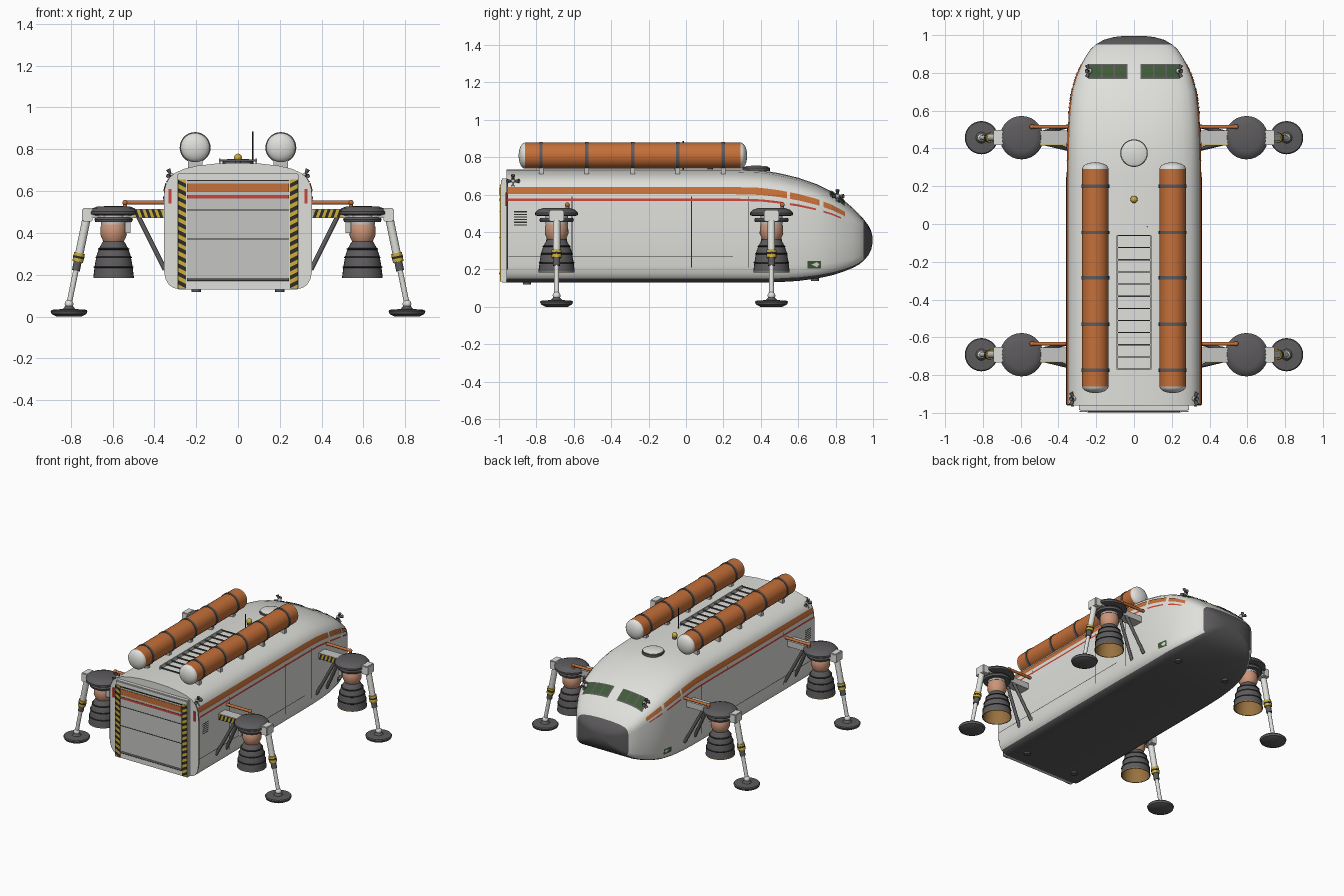
import bpy, bmesh, math
from mathutils import Vector
from mathutils.bvhtree import BVHTree

if "Cube" in bpy.data.objects:
    bpy.data.objects.remove(bpy.data.objects["Cube"], do_unlink=True)


def material(name, *rgb):
    m = bpy.data.materials.new(name)
    m.use_nodes = True
    m.diffuse_color = (*rgb, 1)
    bsdf = m.node_tree.nodes["Principled BSDF"]
    bsdf.inputs["Base Color"].default_value = (*rgb, 1)
    bsdf.inputs["Roughness"].default_value = 0.6
    return m


WHITE = material("hull white", .74, .74, .71)
LIGHT = material("light grey", .56, .56, .55)
DARK = material("dark grey", .11, .105, .11)
BLACK = material("black", .025, .025, .025)
ORANGE = material("orange", .56, .16, .04)
COPPER = material("copper", .6, .3, .19)
YELLOW = material("yellow", .62, .43, .04)
RED = material("red", .6, .06, .045)
GREEN = material("window green", .05, .1, .04)
BROWN = material("nozzle brown", .32, .17, .05)


def finish(name, bm, mats, mirror=False, smooth=True):
    bmesh.ops.recalc_face_normals(bm, faces=bm.faces)
    mesh = bpy.data.meshes.new(name)
    bm.to_mesh(mesh)
    bm.free()
    for m in mats:
        mesh.materials.append(m)
    ob = bpy.data.objects.new(name, mesh)
    bpy.context.collection.objects.link(ob)
    if mirror:
        ob.modifiers.new("Mirror", 'MIRROR')
    if smooth:
        bpy.ops.object.select_all(action='DESELECT')
        ob.select_set(True)
        bpy.context.view_layer.objects.active = ob
        bpy.ops.object.shade_smooth_by_angle(angle=math.radians(35))
    return ob


def lathe(name, profile, base, mat, axis=(0, 0, 1), mirror=True, n=28):
    """Spin (radius, height) pairs around an axis through base."""
    bm = bmesh.new()
    q = Vector((0, 0, 1)).rotation_difference(Vector(axis).normalized())
    rings = []
    for r, h in profile:
        ring = [Vector((r * math.cos(a), r * math.sin(a), h))
                for a in (i * math.tau / n for i in range(n))]
        rings.append([bm.verts.new(q @ p + Vector(base)) for p in (ring if r else [Vector((0, 0, h))])])
    for a, b in zip(rings, rings[1:]):
        for i in range(n):
            j = (i + 1) % n
            if len(a) == 1:
                bm.faces.new((a[0], b[i], b[j]))
            elif len(b) == 1:
                bm.faces.new((a[i], a[j], b[0]))
            else:
                bm.faces.new((a[i], a[j], b[j], b[i]))
    return finish(name, bm, [mat], mirror)


def rod(name, p, q, r, mat, mirror=True, n=12):
    d = Vector(q) - Vector(p)
    return lathe(name, [(0, 0), (r, 0), (r, d.length), (0, d.length)], p, mat, d, mirror, n)


def ball(name, c, r, mat, mirror=True):
    prof = [(r * math.sin(i * math.pi / 8) if 0 < i < 8 else 0, -r * math.cos(i * math.pi / 8)) for i in range(9)]
    return lathe(name, prof, c, mat, mirror=mirror, n=16)


def box(name, lo, hi, mat, mirror=False, bevel=0):
    bm = bmesh.new()
    bmesh.ops.create_cube(bm, size=1)
    for v in bm.verts:
        v.co = [(a + b) / 2 + c * (b - a) for a, b, c in zip(lo, hi, v.co)]
    if bevel:
        bmesh.ops.bevel(bm, geom=bm.edges[:], offset=bevel, segments=2, affect='EDGES')
    return finish(name, bm, [mat], mirror, bevel > 0)


# Hull: one cross-section lofted through stations (y, half width, bottom, top)
SECTION = [(0, 0), (.79, 0), (.87, .012), (.93, .035), (.975, .08), (1, .15), (1, .45), (1, .72),
           (.99, .79), (.965, .84), (.92, .885), (.85, .92), (.73, .952), (.55, .977), (.3, .994), (0, 1)]
STATIONS = [(-.96, .355, .13, .735), (.25, .355, .13, .735), (.4, .353, .13, .73), (.5, .35, .132, .714),
            (.6, .344, .138, .69), (.7, .332, .151, .655), (.78, .309, .168, .615), (.84, .282, .187, .573),
            (.89, .254, .207, .53), (.925, .23, .226, .496), (.95, .203, .246, .468),
            (.975, .16, .275, .435), (.99, .105, .305, .405), (.996, .05, .335, .38)]


def lerp_table(table, key, k):
    for a, b in zip(table, table[1:]):
        if a[k] <= key <= b[k]:
            f = (key - a[k]) / ((b[k] - a[k]) or 1)
            return [p + (q - p) * f for p, q in zip(a, b)]
    return table[-1]


bm = bmesh.new()
rings = []
for y, w, zb, zt in STATIONS:
    pts = SECTION + [(-x, t) for x, t in SECTION[-2:0:-1]]
    rings.append([bm.verts.new((x * w, y, zb + t * (zt - zb))) for x, t in pts])
for k, (a, b) in enumerate(zip(rings, rings[1:])):
    for i in range(len(a)):
        j = (i + 1) % len(a)
        f = bm.faces.new((a[i], a[j], b[j], b[i]))
        low = min(i, len(a) - 1 - i) < 3
        f.material_index = 1 if low or STATIONS[k][0] > .945 else 0
bm.faces.new(rings[0])
bm.faces.new(rings[-1]).material_index = 1
bmesh.ops.recalc_face_normals(bm, faces=bm.faces)
HULL = BVHTree.FromBMesh(bm)
finish("hull", bm, [WHITE, DARK])


def sheet(name, nu, nv, point, mat):
    """Mirrored thin plate whose grid points come from point(u, v)."""
    bm = bmesh.new()
    g = [[bm.verts.new(point(i / nu, j / nv)) for j in range(nv + 1)] for i in range(nu + 1)]
    for i in range(nu):
        for j in range(nv):
            bm.faces.new((g[i][j], g[i + 1][j], g[i + 1][j + 1], g[i][j + 1]))
    return finish(name, bm, [mat], True)


def decal(name, side, u0, u1, v0, v1, mat, off=.003):
    """Plate laid on the hull, cast from the side (y, z) or the top (x, y)."""
    def point(u, v):
        a, b = u0 + (u1 - u0) * u, v0 + (v1 - v0) * v
        start, ray = ((2, a, b), (-1, 0, 0)) if side else ((a, b, 2), (0, 0, -1))
        loc, nor, _, _ = HULL.ray_cast(Vector(start), Vector(ray))
        return loc + nor * off
    return sheet(name, max(1, int(abs(u1 - u0) / .04)), max(1, int(abs(v1 - v0) / .03)), point, mat)


def stripe(name, y0, y1, t0, t1, mat):
    def point(u, v):
        y, w, zb, zt = lerp_table(STATIONS, y0 + (y1 - y0) * u, 0)
        t = t0 + (t1 - t0) * v
        return (lerp_table(SECTION, t, 1)[0] * w + .004, y, zb + t * (zt - zb) + .002)
    return sheet(name, 40, 4, point, mat)


# Side stripes, panel lines, vents and markers
for y0, y1 in ((-.955, .54), (.555, .715), (.735, .85)):
    stripe("orange_stripe", y0, y1, .777, .84, ORANGE)
    stripe("red_stripe", y0, y1 - .02, .718, .738, RED)
decal("panel_seam", True, -.95, .25, .268, .272, BLACK)
for y in (-.61, .03, .335):
    decal("panel_seam", True, y - .002, y + .002, .21, .59, BLACK)
decal("rear_seal", True, -.959, -.953, .2, .66, BLACK, .002)
for i in range(6):
    decal("vent_slat", True, -.92, -.85, .435 + i * .014, .441 + i * .014, BLACK)
decal("side_marker", True, .65, .72, .205, .245, GREEN)

# Cockpit windows
decal("window_frame", False, .035, .24, .765, .845, DARK, .003)
for x in (.042, .108, .174):
    decal("window_pane", False, x, x + .059, .772, .838, GREEN, .006)


def hazard(name, lo, hi, y, count, vertical):
    """Yellow plate facing the front with slanted black bars."""
    box(name, (lo[0], y - .004, lo[1]), (hi[0], y, hi[1]), YELLOW, True)
    k = 1 if vertical else 0
    step = (hi[k] - lo[k]) / count
    bm = bmesh.new()
    for i in range(count):
        s = lo[k] + i * step
        quad = [(lo[1 - k], s), (hi[1 - k], s + step * .5), (hi[1 - k], s + step), (lo[1 - k], s + step * .5)]
        bm.faces.new([bm.verts.new((a, y - .006, b) if vertical else (b, y - .006, a)) for a, b in quad])
    finish(name + "_bars", bm, [BLACK], True, False)


# Cargo ramp at the front end
box("ramp_frame", (-.29, -.99, .13), (.29, -.955, .685), WHITE, bevel=.006)
box("ramp_door", (-.243, -.995, .185), (.243, -.98, .65), LIGHT)
box("ramp_band_orange", (-.243, -.998, .595), (.243, -.99, .637), ORANGE)
box("ramp_band_red", (-.243, -.998, .565), (.243, -.99, .58), RED)
for z in (.51, .37, .65):
    box("ramp_seam", (-.243, -.997, z - .002), (.243, -.99, z + .002), BLACK)
rod("ramp_hinge", (-.245, -.99, .178), (.245, -.99, .178), .009, DARK, False)
hazard("ramp_hazard", (.248, .135), (.288, .655), -.99, 13, True)
box("rear_light", (.317, -.966, .54), (.333, -.958, .61), RED, True)

# Roof tanks with straps
cap = [(.07 * math.cos(a), .035 * math.sin(a)) for a in (i * math.pi / 12 for i in range(6))] + [(0, .035)]
lathe("tank", [(.07, -.86), (.07, .292)], (.205, 0, .808), ORANGE, (0, 1, 0))
lathe("tank_dome_back", cap, (.205, .292, .808), WHITE, (0, 1, 0))
lathe("tank_dome_front", cap, (.205, -.86, .808), WHITE, (0, -1, 0))
for y in (-.775, -.53, -.285, -.045, .2):
    lathe("tank_strap", [(.07, -.009), (.074, -.009), (.074, .009), (.07, .009)], (.205, y, .808), DARK, (0, 1, 0))
    box("tank_saddle", (.17, y - .012, .69), (.24, y + .012, .75), LIGHT, True)

# Roof walkway, hatch, beacon and mast
box("walkway_rail", (.084, -.77, .728), (.092, -.06, .755), LIGHT, True)
for i in range(12):
    y = -.768 + i * .0643
    box("walkway_rung", (-.088, y - .003, .742), (.088, y + .003, .75), DARK)
lathe("hatch_rim", [(.073, 0), (.073, .018), (.066, .02)], (0, .375, .725), DARK, mirror=False)
lathe("hatch", [(.067, 0), (.067, .022), (.05, .028), (0, .03)], (0, .375, .725), WHITE, mirror=False)
rod("beacon_base", (0, .13, .73), (0, .13, .752), .014, DARK, False)
ball("beacon", (0, .13, .76), .019, YELLOW, False)
rod("mast", (.07, -.015, .73), (.07, -.015, .885), .003, BLACK, False)

# Thruster clusters and belly skids
for c in ((.318, -.925, .672), (.235, .81, .592)):
    ball("thruster_hub", c, .014, LIGHT)
    for dy, dz in ((1, 0), (-1, 0), (0, 1), (0, -1)):
        d = Vector((.5, dy, dz)).normalized()
        lathe("thruster_bell", [(.005, 0), (.011, .028), (.008, .026), (0, .012)], Vector(c) + d * .008, DARK, d, n=12)
for y, z in ((-.85, .13), (.69, .15)):
    rod("belly_skid", (.2, y, z - .012), (.2, y, z + .01), .022, DARK)

# Landing engines and legs
for y in (-.692, .457):
    c = (.595, y, 0)
    box("arm", (.33, y - .037, .472), (.72, y + .037, .515), LIGHT, True)
    hazard("arm_hazard", (.358, .474), (.5, .513), y - .037, 5, False)
    box("arm_end", (.695, y - .04, .455), (.745, y + .04, .518), WHITE, True, .005)
    lathe("engine_cover", [(0, .528), (.075, .527), (.1, .518), (.115, .502), (.115, .49), (.095, .484), (0, .484)], c, DARK)
    lathe("engine_collar", [(0, .475), (.088, .475), (.092, .465), (.088, .452), (0, .452)], c, DARK)
    rod("engine_neck", (.595, y, .44), (.595, y, .49), .06, LIGHT)
    lathe("engine_chamber", [(.05, .452), (.062, .43), (.063, .39), (.052, .365), (.045, .35)], c, COPPER)
    lathe("nozzle", [(.045, .365), (.055, .352), (.07, .325), (.082, .29), (.09, .245), (.097, .19)], c, DARK)
    lathe("nozzle_lining", [(.097, .19), (.097, .184), (.092, .184), (.085, .245), (.076, .29), (.04, .35), (0, .35)], c, BROWN)
    for r, z in ((.072, .323), (.084, .283), (.092, .236)):
        lathe("nozzle_rib", [(r - .004, z - .006), (r + .003, z - .002), (r + .003, z + .002), (r - .006, z + .006)], c, BLACK)
    box("engine_pump", (.515, y - .045, .4), (.54, y - .015, .452), LIGHT, True)
    for s in (-1, 1):
        rod("arm_brace", (.35, y + s * .06, .225), (.475, y + s * .03, .475), .011, DARK)
    # Fuel pipe
    rod("fuel_pipe", (.33, y + .058, .545), (.54, y + .058, .545), .01, ORANGE)
    ball("fuel_pipe_elbow", (.54, y + .058, .545), .013, ORANGE)
    rod("fuel_pipe_drop", (.54, y + .058, .545), (.54, y + .058, .49), .01, ORANGE)
    # Shock leg, split along one slanted line
    top, foot = Vector((.722, y, .48)), Vector((.808, y, .06))
    for part, a, b, r, m in (("leg_upper", 0, .5, .02, WHITE), ("leg_hazard_collar", .42, .52, .026, YELLOW),
                             ("leg_hazard_band", .455, .48, .027, BLACK), ("leg_seal", .52, .62, .019, DARK),
                             ("leg_piston", .6, 1, .013, WHITE)):
        rod(part, top.lerp(foot, a), top.lerp(foot, b), r, m, n=16)
    ball("ankle", foot, .021, WHITE)
    lathe("foot_pad", [(0, 0), (.06, 0), (.083, .012), (.088, .026), (.083, .032), (.03, .036), (.018, .05), (0, .05)],
          (.808, y, 0), DARK)
